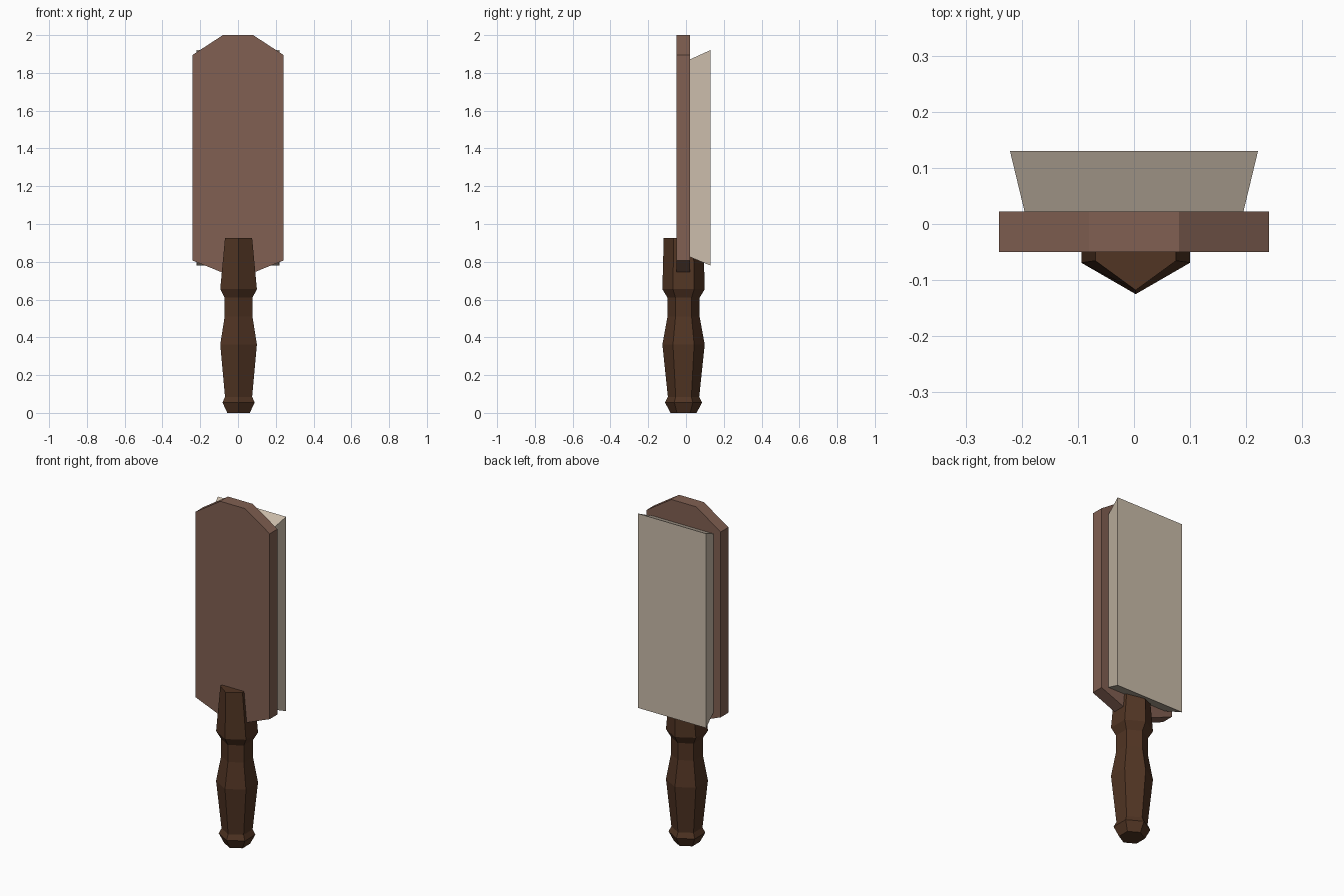
import bpy, bmesh, math

if "Cube" in bpy.data.objects:
    bpy.data.objects.remove(bpy.data.objects["Cube"])


def material(name, rgb):
    m = bpy.data.materials.new(name)
    m.diffuse_color = (*rgb, 1)
    m.use_nodes = True
    m.node_tree.nodes["Principled BSDF"].inputs["Base Color"].default_value = m.diffuse_color
    return m


def loft(name, rings, mat):
    """Join equal-length rings of points into a closed, capped solid."""
    bm = bmesh.new()
    loops = [[bm.verts.new(p) for p in ring] for ring in rings]
    n = len(loops[0])
    for a, b in zip(loops, loops[1:]):
        for i in range(n):
            j = (i + 1) % n
            bm.faces.new((a[i], a[j], b[j], b[i]))
    bm.faces.new(loops[0])
    bm.faces.new(loops[-1])
    bmesh.ops.recalc_face_normals(bm, faces=bm.faces)
    mesh = bpy.data.meshes.new(name)
    bm.to_mesh(mesh)
    bm.free()
    mesh.materials.append(mat)
    ob = bpy.data.objects.new(name, mesh)
    bpy.context.collection.objects.link(ob)
    return ob


dark_wood = material("dark wood", (0.082, 0.035, 0.017))
red_wood = material("reddish wood", (0.22, 0.117, 0.084))
bristle = material("pale bristle", (0.59, 0.50, 0.40))

# Handle: six-sided turned profile (z, x radius, y radius), a corner facing front
profile = [(0, .069, .069), (.055, .098, .098), (.085, .083, .083),
           (.362, .112, .112), (.51, .085, .085), (.61, .085, .085),
           (.655, .112, .112), (.925, .083, .105)]
angles = [math.radians(60 * i - 90) for i in range(6)]
loft("handle", [[(.003 + rx * math.cos(a), -.013 + ry * math.sin(a), z) for a in angles]
                for z, rx, ry in profile], dark_wood)

# Board: flat octagon with clipped corners, standing upright
half = [(.08, .742), (.241, .807), (.241, 1.895), (.08, 2.0)]
outline = half + [(-x, z) for x, z in reversed(half)]
loft("board", [[(x, y, z) for x, z in outline] for y in (-.05, .022)], red_wood)

# Bristles: block flaring outwards towards the back
loft("bristles", [[(-w, y, lo), (w, y, lo), (w, y, hi), (-w, y, hi)]
                  for y, w, lo, hi in ((.022, .195, .825, 1.872), (.13, .221, .78, 1.921))],
     bristle)
